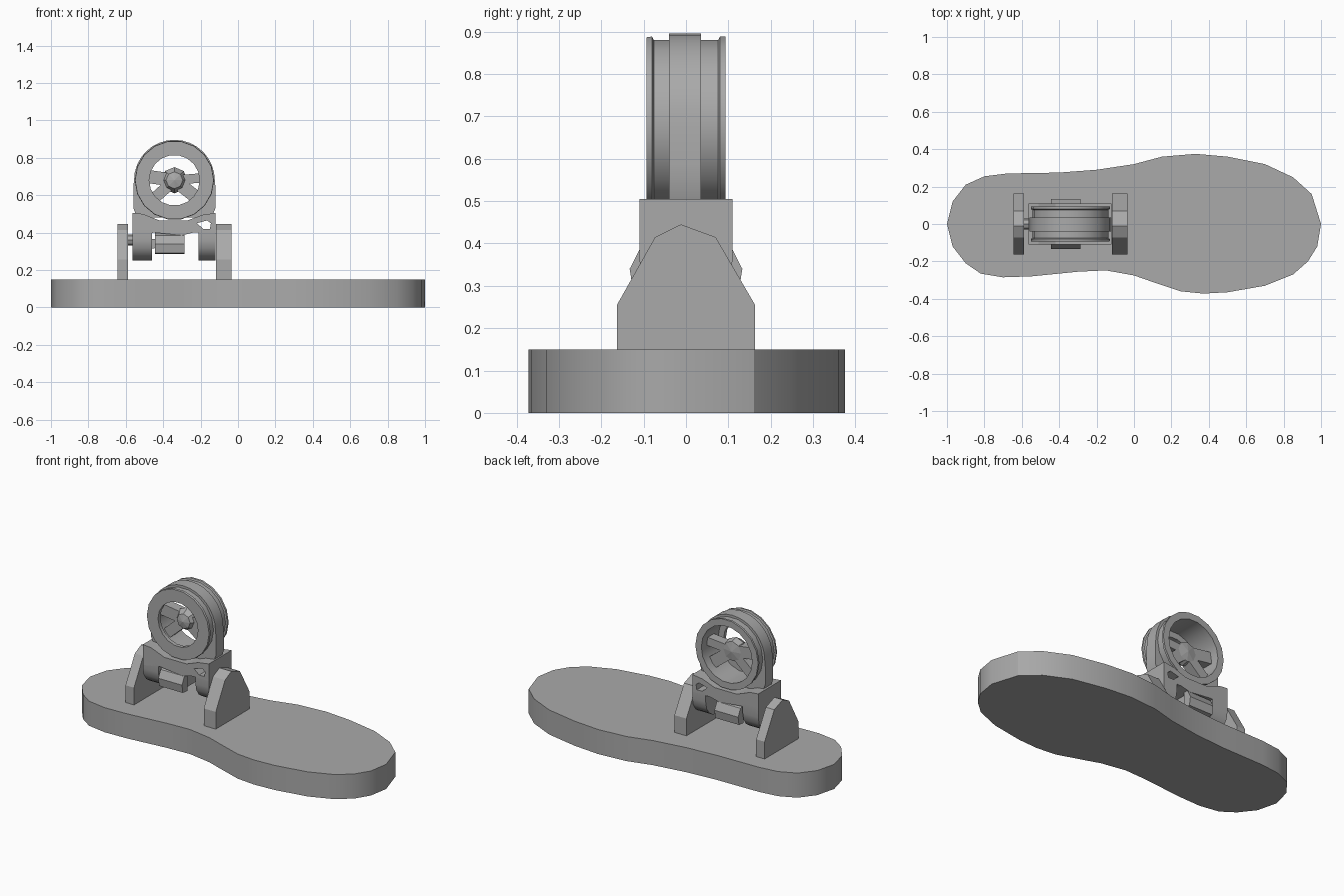
import bpy, bmesh, math
from mathutils import Matrix, Vector

old = bpy.data.objects.get("Cube")
if old:
    bpy.data.objects.remove(old)

grey = bpy.data.materials.new("plain_grey")
grey.use_nodes = True
COLOUR = (0.4, 0.4, 0.4, 1)
grey.diffuse_color = COLOUR
grey.node_tree.nodes["Principled BSDF"].inputs["Base Color"].default_value = COLOUR

CX, CZ = -0.34, 0.68   # centre of the ring housing


def finish(name, bm, smooth=0):
    bmesh.ops.recalc_face_normals(bm, faces=bm.faces)
    mesh = bpy.data.meshes.new(name)
    bm.to_mesh(mesh)
    bm.free()
    ob = bpy.data.objects.new(name, mesh)
    bpy.context.collection.objects.link(ob)
    mesh.materials.append(grey)
    if smooth:
        bpy.ops.object.select_all(action="DESELECT")
        ob.select_set(True)
        bpy.context.view_layer.objects.active = ob
        bpy.ops.object.shade_smooth_by_angle(angle=math.radians(smooth))
    return ob


def prism(name, outline, axis, lo, hi, smooth=0):
    """Extrude a 2D outline along one axis, from lo to hi."""
    def place(p):
        v = list(p)
        v.insert(axis, lo)
        return v
    bm = bmesh.new()
    face = bm.faces.new([bm.verts.new(place(p)) for p in outline])
    out = bmesh.ops.extrude_face_region(bm, geom=[face])
    step = Vector((0, 0, 0))
    step[axis] = hi - lo
    bmesh.ops.translate(bm, verts=[v for v in out["geom"]
                                   if isinstance(v, bmesh.types.BMVert)], vec=step)
    return finish(name, bm, smooth)


def box(name, centre, size, tilt=0):
    bm = bmesh.new()
    bmesh.ops.create_cube(bm, size=1, matrix=Matrix.Translation(centre)
                          @ Matrix.Rotation(tilt, 4, "Y") @ Matrix.Diagonal((*size, 1)))
    return finish(name, bm)


def lathe(name, profile, sides, smooth=0):
    """Closed (radius, y) profile turned about the ring axis."""
    bm = bmesh.new()
    loops = []
    for i in range(sides):
        a = 2 * math.pi * i / sides
        loops.append([bm.verts.new((CX + r * math.cos(a), y, CZ + r * math.sin(a)))
                      for r, y in profile])
    n = len(profile)
    for i in range(sides):
        a, b = loops[i], loops[(i + 1) % sides]
        for j in range(n):
            k = (j + 1) % n
            bm.faces.new((a[j], a[k], b[k], b[j]))
    return finish(name, bm, smooth)


# Foot-shaped base
sole = [(-1, 0), (-.97, .12), (-.9, .21), (-.8, .255), (-.68, .27), (-.4, .275),
        (-.2, .29), (0, .32), (.15, .36), (.33, .375), (.5, .36), (.7, .32),
        (.85, .25), (.95, .16), (1, 0), (.98, -.12), (.93, -.2), (.85, -.27),
        (.7, -.33), (.5, -.365), (.37, -.372), (.25, -.36), (.1, -.31), (0, -.275),
        (-.15, -.248), (-.3, -.255), (-.55, -.28), (-.7, -.285), (-.82, -.265),
        (-.9, -.21), (-.97, -.12)]
prism("sole", sole, 2, 0, .15, 30)

# Upright support plates
plate = [(-.163, .15), (.163, .15), (.163, .255), (.07, .415), (-.012, .445),
         (-.073, .415), (-.163, .255)]
prism("right_support", plate, 0, -.645, -.588)
prism("left_support", plate, 0, -.117, -.036)

# Rounded lugs hanging between the supports
lug = [(-.11, .42), (.11, .42)]
lug += [(.11 * math.cos(a), .36 + .11 * math.sin(a))
        for a in [-math.pi * i / 8 for i in range(9)]]
prism("right_lug", lug, 0, -.565, -.46, 30)
prism("left_lug", lug, 0, -.21, -.12, 30)
pin = [(.03 * math.cos(a), .36 + .03 * math.sin(a))
       for a in [math.pi * i / 4 for i in range(8)]]
prism("pivot_pin", pin, 0, -.59, -.56)

# Wavy ankle deck with an oblong slot near its left end
deck = [(-.565, .505), (-.51, .5), (-.42, .465), (-.27, .465), (-.19, .495),
        (-.12, .505), (-.12, .4), (-.24, .4), (-.3, .385), (-.45, .4), (-.565, .38)]
ankle = prism("ankle_deck", deck, 1, -.11, .11)
cutter = prism("slot_cutter", [(-.22, .45), (-.165, .465), (-.145, .45), (-.15, .42),
                               (-.18, .415)], 1, -.2, .2)
cutter.hide_render = True
cutter.hide_viewport = True
cut = ankle.modifiers.new("slot", "BOOLEAN")
cut.operation = "DIFFERENCE"
cut.object = cutter
bpy.context.view_layer.objects.active = ankle
bpy.ops.object.modifier_apply(modifier=cut.name)
bpy.data.objects.remove(cutter)

# Tilted clamp blocks, front and back, with a core between them
clamp = [(.08, .4), (.11, .385), (.133, .34), (.125, .29), (.08, .285)]
for name, side in (("front_clamp", -1), ("back_clamp", 1)):
    prism(name, [(side * y, z) for y, z in clamp], 0, -.445, -.285)
box("clamp_core", (-.37, 0, .345), (.13, .17, .1), .06)
box("clamp_bar", (-.46, 0, .34), (.06, .14, .05), -.1)

# Hollow ring housing: narrow front opening, wide back opening
housing = [(.135, -.093), (.21, -.093), (.212, -.08), (.203, -.076), (.203, .076),
           (.212, .08), (.212, .093), (.172, .093), (.172, -.07), (.135, -.07)]
lathe("ring_housing", housing, 18, 25)

# Arch strap around the housing, squared off at the bottom
bm = bmesh.new()
rings = []
steps = 32
for i in range(steps):
    a = 2 * math.pi * i / steps
    c, s = math.cos(a), math.sin(a)
    reach = .216
    if s < 0:
        reach = min(.22 / max(abs(c), .001), .2 / abs(s))
    row = []
    for r, y in ((.18, -.04), (reach, -.04), (reach, .035), (.18, .035)):
        row.append(bm.verts.new((CX + r * c, y, CZ + r * s)))
    rings.append(row)
for i in range(steps):
    a, b = rings[i], rings[(i + 1) % steps]
    for j in range(4):
        k = (j + 1) % 4
        bm.faces.new((a[j], a[k], b[k], b[j]))
finish("arch_strap", bm, 25)

# Hub and spokes inside the housing
lathe("hub", [(.0005, -.05), (.045, -.04), (.07, .0), (.06, .04), (.0005, .05)], 8)
for i, (deg, width) in enumerate(((5, .05), (172, .07), (222, .06), (322, .07))):
    a = math.radians(deg)
    box(f"spoke_{i + 1}", (CX + .115 * math.cos(a), .01, CZ + .115 * math.sin(a)),
        (.14, .06, width), -a)
